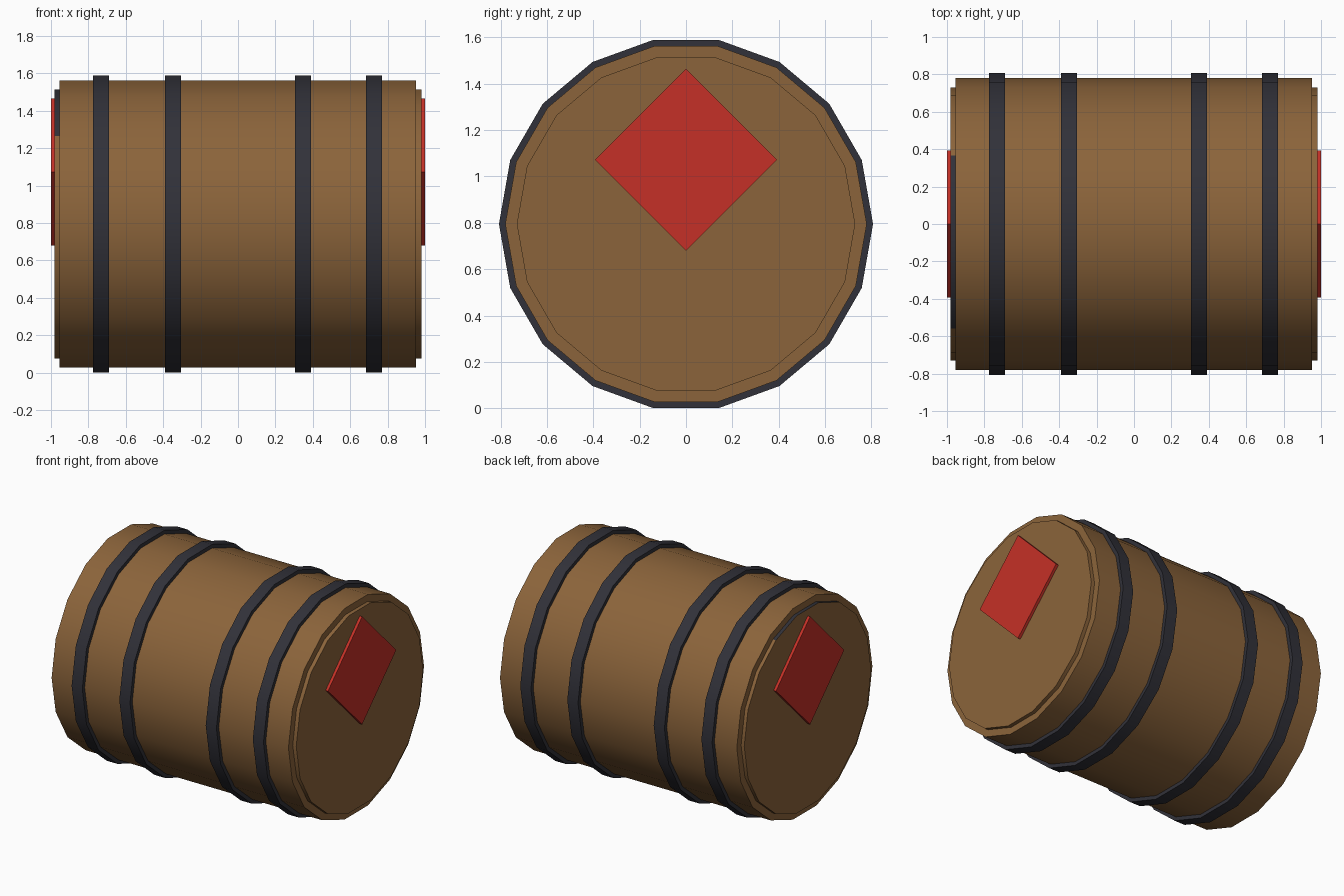
import bpy, math

if "Cube" in bpy.data.objects:
    bpy.data.objects.remove(bpy.data.objects["Cube"])

SIDES, CZ = 18, 0.795


def material(name, rgb):
    m = bpy.data.materials.new(name)
    m.diffuse_color = (*rgb, 1)
    m.use_nodes = True
    m.node_tree.nodes["Principled BSDF"].inputs["Base Color"].default_value = m.diffuse_color
    return m


wood = material("brown wood", (0.26, 0.127, 0.043))
iron = material("dark iron", (0.031, 0.031, 0.041))
red = material("red paint", (0.56, 0.03, 0.02))


def drum(name, x0, x1, radius, mat):
    """18-sided cylinder lying along x, with a corner pointing along y."""
    bpy.ops.mesh.primitive_cylinder_add(vertices=SIDES, radius=radius, depth=x1 - x0)
    ob = bpy.context.object
    ob.name = name
    for v in ob.data.vertices:
        x, y, z = v.co
        v.co = (z + (x0 + x1) / 2, x, y)
    # primitive corners start on its y axis: turn half a step so a corner lies on y
    turn = math.radians(10)
    for v in ob.data.vertices:
        x, y, z = v.co
        v.co = (x, y * math.cos(turn) - z * math.sin(turn),
                y * math.sin(turn) + z * math.cos(turn) + CZ)
    ob.data.materials.append(mat)
    bpy.ops.object.shade_smooth_by_angle(angle=math.radians(30))
    return ob


# Barrel body
drum("barrel_body", -0.955, 0.952, 0.78, wood)

# Iron hoops
for i, x in enumerate((-0.732, -0.348, 0.348, 0.727)):
    drum(f"hoop_{i + 1}", x - 0.043, x + 0.043, 0.807, iron)

# Raised barrel heads with a red diamond plate on each
for side, s in (("left", -1), ("right", 1)):
    head = drum(side + "_head", min(s * 0.94, s * 0.98), max(s * 0.94, s * 0.98), 0.73, wood)
    if s < 0:  # iron shows along the upper rim of the left head
        head.data.materials.append(iron)
        for p in head.data.polygons:
            a = math.degrees(math.atan2(p.center.z - CZ, p.center.y))
            if abs(p.normal.x) < 0.5 and 55 < a < 145:
                p.material_index = 1
    bpy.ops.mesh.primitive_cube_add(size=1, location=(s * 0.985, 0, 1.073),
                                    rotation=(math.radians(45), 0, 0))
    plate = bpy.context.object
    plate.name = side + "_diamond"
    plate.scale = (0.03, 0.555, 0.555)
    plate.data.materials.append(red)
